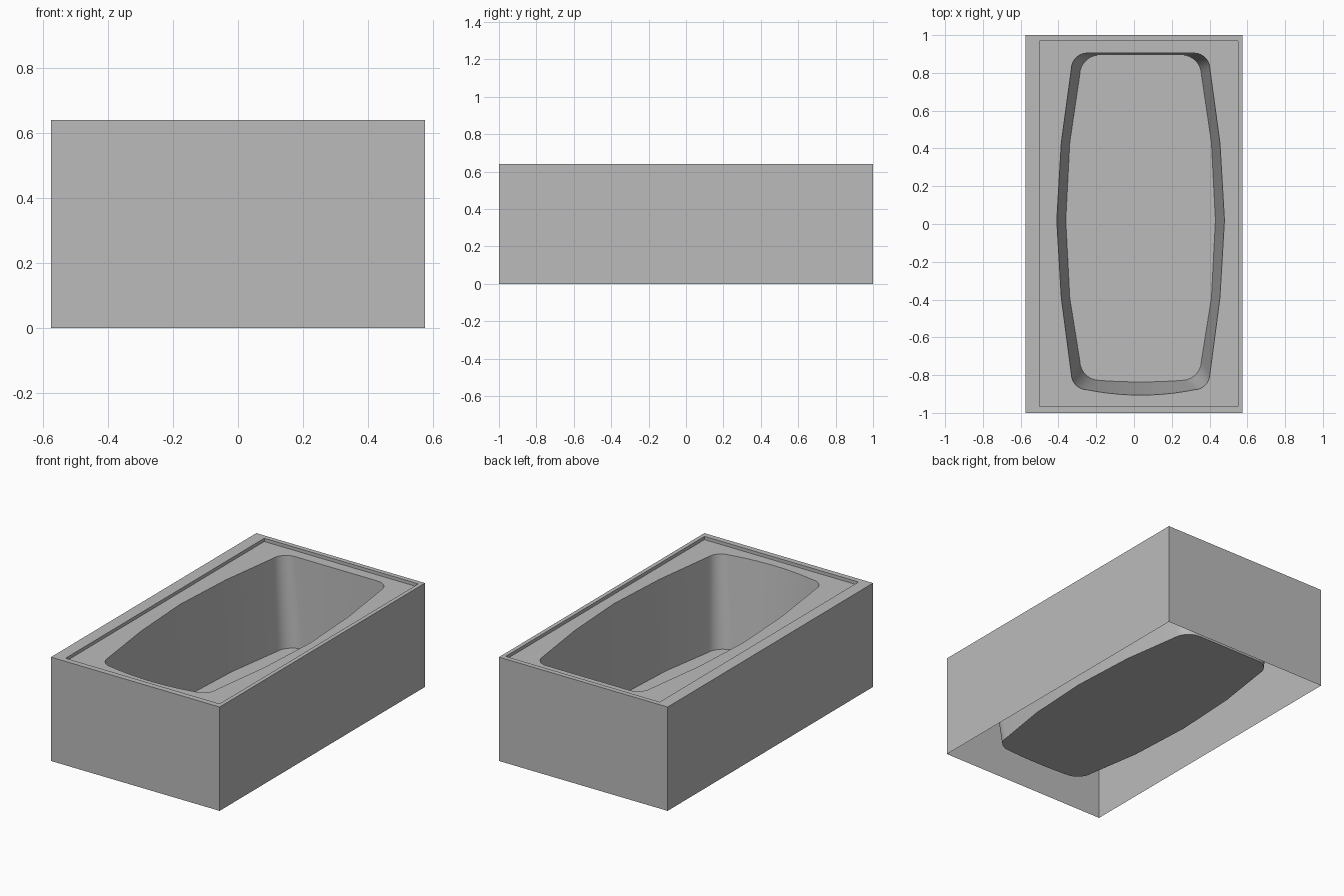
import bpy, bmesh, math

if "Cube" in bpy.data.objects:
    bpy.data.objects.remove(bpy.data.objects["Cube"], do_unlink=True)

CENTRE = 0.035          # basin sits slightly off centre
TOP, DECK, FLOOR = 0.64, 0.62, 0.068

grey = bpy.data.materials.new("plain grey")
grey.use_nodes = True
grey.diffuse_color = (0.5, 0.5, 0.5, 1)
grey.node_tree.nodes["Principled BSDF"].inputs["Base Color"].default_value = (0.5, 0.5, 0.5, 1)


def rect(x0, x1, y0, y1):
    return [(x0, y0), (x1, y0), (x1, y1), (x0, y1)]


def basin_outline(end, quarter, middle, back, front, bulge, r, steps=7):
    """Counter-clockwise tub outline: bowed sides, rounded corners, curved front."""
    def arc(cy, sign):
        angles = [math.pi / 2 * i / steps for i in range(steps + 1)]
        return [(end - r + r * math.cos(a), cy + sign * r * math.sin(a)) for a in angles]
    half = []
    for i in range(5):
        x = (end - r) * i / 5
        half.append((x, front - bulge * (1 - (i / 5) ** 2)))
    half += arc(front + r, -1)[::-1]
    half += [(quarter, -0.39), (middle, 0.02), (quarter, 0.43)]
    half += arc(back - r, 1)
    half.append((0, back))
    mirrored = [(-x, y) for x, y in half[-2:0:-1]]
    return [(x + CENTRE, y) for x, y in half + mirrored]


def add_loop(bm, points, z):
    return [bm.verts.new((x, y, z)) for x, y in points]


def bridge(bm, a, b):
    for i in range(len(a)):
        j = (i + 1) % len(a)
        bm.faces.new((a[i], a[j], b[j], b[i]))


def finish(bm, name):
    mesh = bpy.data.meshes.new(name)
    bm.to_mesh(mesh)
    bm.free()
    mesh.materials.append(grey)
    obj = bpy.data.objects.new(name, mesh)
    bpy.context.collection.objects.link(obj)
    bpy.ops.object.select_all(action='DESELECT')
    obj.select_set(True)
    bpy.context.view_layer.objects.active = obj
    bpy.ops.object.shade_smooth_by_angle(angle=math.radians(25))


rim = basin_outline(0.367, 0.42, 0.444, 0.905, -0.878, 0.028, 0.085)
base = basin_outline(0.322, 0.375, 0.396, 0.895, -0.828, 0.008, 0.105)
outer = rect(-0.575, 0.575, -1, 1)
inner = rect(-0.5, 0.55, -0.965, 0.97)

# Outer apron walls, raised border and its small step (open underneath)
bm = bmesh.new()
loops = [add_loop(bm, p, z) for p, z in
         ((outer, 0), (outer, TOP), (inner, TOP), (inner, DECK))]
for lower, upper in zip(loops, loops[1:]):
    bridge(bm, lower, upper)
finish(bm, "tub_surround")

# Recessed deck with the basin opening
bm = bmesh.new()
edges = []
for points in (inner, rim):
    ring = add_loop(bm, points, DECK)
    edges += [bm.edges.new((ring[i - 1], ring[i])) for i in range(len(ring))]
bmesh.ops.triangle_fill(bm, edges=edges, use_beauty=True)
bm.normal_update()
for face in bm.faces:
    if face.normal.z < 0:
        face.normal_flip()
finish(bm, "deck")

# Basin walls and floor
bm = bmesh.new()
upper, lower = add_loop(bm, rim, DECK), add_loop(bm, base, FLOOR)
bridge(bm, upper, lower)
bm.faces.new(lower)
finish(bm, "basin")
